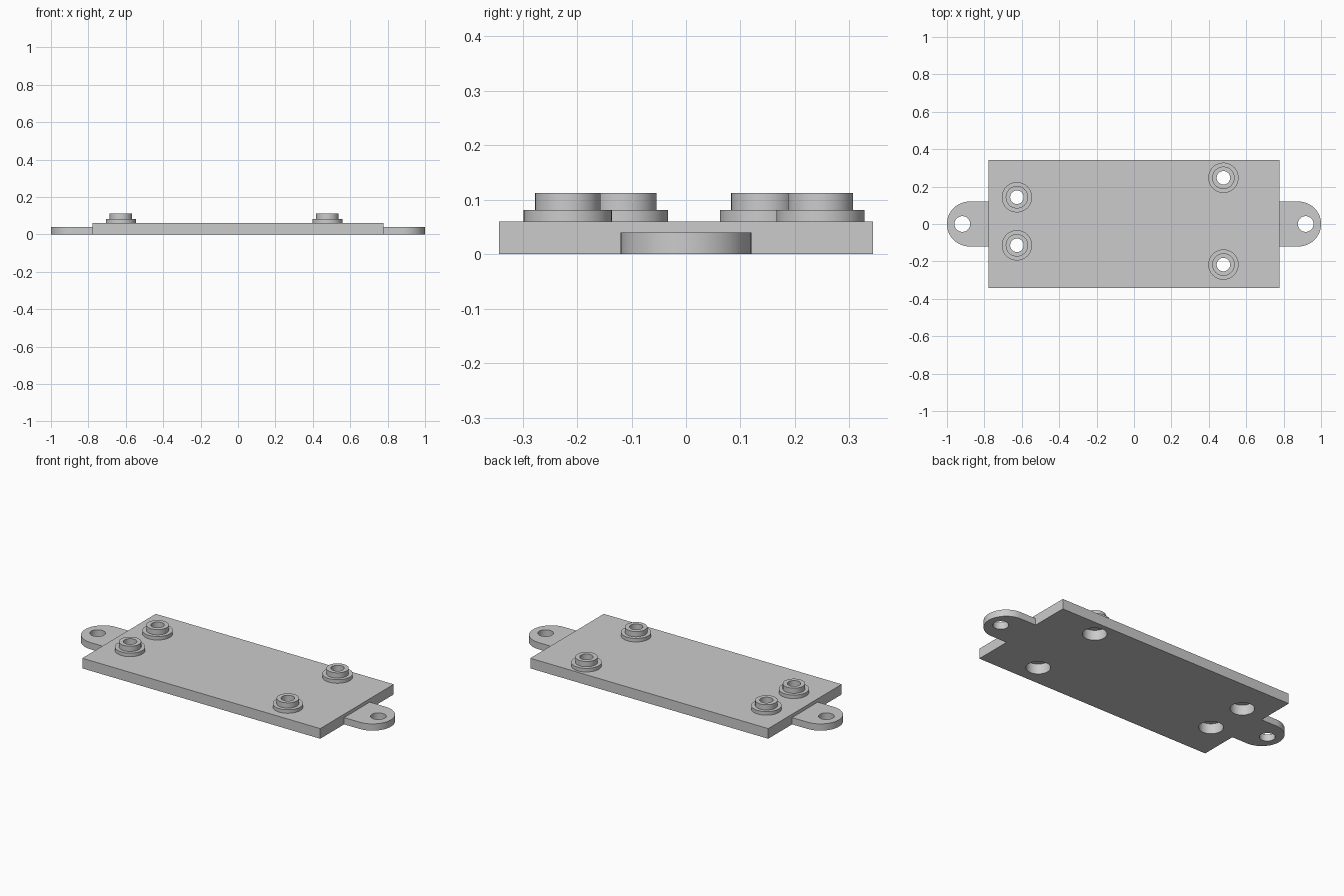
import bpy
import bmesh
from math import cos, sin, pi, radians

if "Cube" in bpy.data.objects:
    bpy.data.objects.remove(bpy.data.objects["Cube"], do_unlink=True)

SEGMENTS = 48
PLATE_X, PLATE_Y, PLATE_H = 0.778, 0.343, 0.06
EAR_R, EAR_H = 0.12, 0.04
POSTS = [(-0.626, 0.143), (-0.626, -0.114), (0.478, 0.247), (0.478, -0.217)]

grey = bpy.data.materials.new("plain grey")
grey.use_nodes = True
grey.diffuse_color = (0.6, 0.6, 0.6, 1)
grey.node_tree.nodes["Principled BSDF"].inputs["Base Color"].default_value = (0.6, 0.6, 0.6, 1)


def make_object(name, bm):
    bmesh.ops.recalc_face_normals(bm, faces=bm.faces)
    mesh = bpy.data.meshes.new(name)
    bm.to_mesh(mesh)
    bm.free()
    mesh.materials.append(grey)
    obj = bpy.data.objects.new(name, mesh)
    bpy.context.collection.objects.link(obj)
    return obj


def prism(name, outline, bottom, top):
    """Extrude a flat outline from bottom to top."""
    bm = bmesh.new()
    face = bm.faces.new([bm.verts.new((x, y, bottom)) for x, y in outline])
    side = bmesh.ops.extrude_face_region(bm, geom=[face])
    moved = [v for v in side["geom"] if isinstance(v, bmesh.types.BMVert)]
    bmesh.ops.translate(bm, verts=moved, vec=(0, 0, top - bottom))
    return make_object(name, bm)


def arc(cx, cy, r, start, end, steps):
    return [(cx + r * cos(start + (end - start) * i / steps),
             cy + r * sin(start + (end - start) * i / steps)) for i in range(steps + 1)]


def activate(obj):
    bpy.ops.object.select_all(action="DESELECT")
    obj.select_set(True)
    bpy.context.view_layer.objects.active = obj


def drill(obj, centre, radius):
    """Cut a round vertical hole right through the object."""
    cutter = prism("cutter", arc(*centre, radius, 0, 2 * pi, SEGMENTS)[:-1], -0.1, 0.3)
    cutter.hide_render = True
    mod = obj.modifiers.new("hole", "BOOLEAN")
    mod.operation = "DIFFERENCE"
    mod.solver = "EXACT"
    mod.object = cutter
    activate(obj)
    bpy.ops.object.modifier_apply(modifier=mod.name)
    bpy.data.objects.remove(cutter, do_unlink=True)


def smooth(obj):
    activate(obj)
    bpy.ops.object.shade_smooth_by_angle(angle=radians(30))


# Base plate with a wide screw-head recess under every post
plate = prism("base_plate", [(-PLATE_X, -PLATE_Y), (PLATE_X, -PLATE_Y),
                             (PLATE_X, PLATE_Y), (-PLATE_X, PLATE_Y)], 0, PLATE_H)
for spot in POSTS:
    drill(plate, spot, 0.065)
smooth(plate)

# Rounded mounting ears at both ends
for name, side in (("left_ear", 1), ("right_ear", -1)):
    outline = [(PLATE_X, -EAR_R)] + arc(1 - EAR_R, 0, EAR_R, -pi / 2, pi / 2, 32) + [(PLATE_X, EAR_R)]
    ear = prism(name, [(side * x, y) for x, y in outline], 0, EAR_H)
    drill(ear, (side * 0.918, 0), 0.042)
    smooth(ear)

# Stepped hollow posts, turned from one closed profile of radius and height
PROFILE = [(0.036, PLATE_H), (0.081, PLATE_H), (0.081, 0.081),
           (0.06, 0.081), (0.06, 0.112), (0.036, 0.112)]
for number, (px, py) in enumerate(POSTS, 1):
    bm = bmesh.new()
    rings = []
    for i in range(SEGMENTS):
        a = 2 * pi * i / SEGMENTS
        rings.append([bm.verts.new((px + r * cos(a), py + r * sin(a), z)) for r, z in PROFILE])
    for i, ring in enumerate(rings):
        after = rings[(i + 1) % SEGMENTS]
        for j in range(len(PROFILE)):
            k = (j + 1) % len(PROFILE)
            bm.faces.new((ring[j], after[j], after[k], ring[k]))
    smooth(make_object(f"post_{number}", bm))
